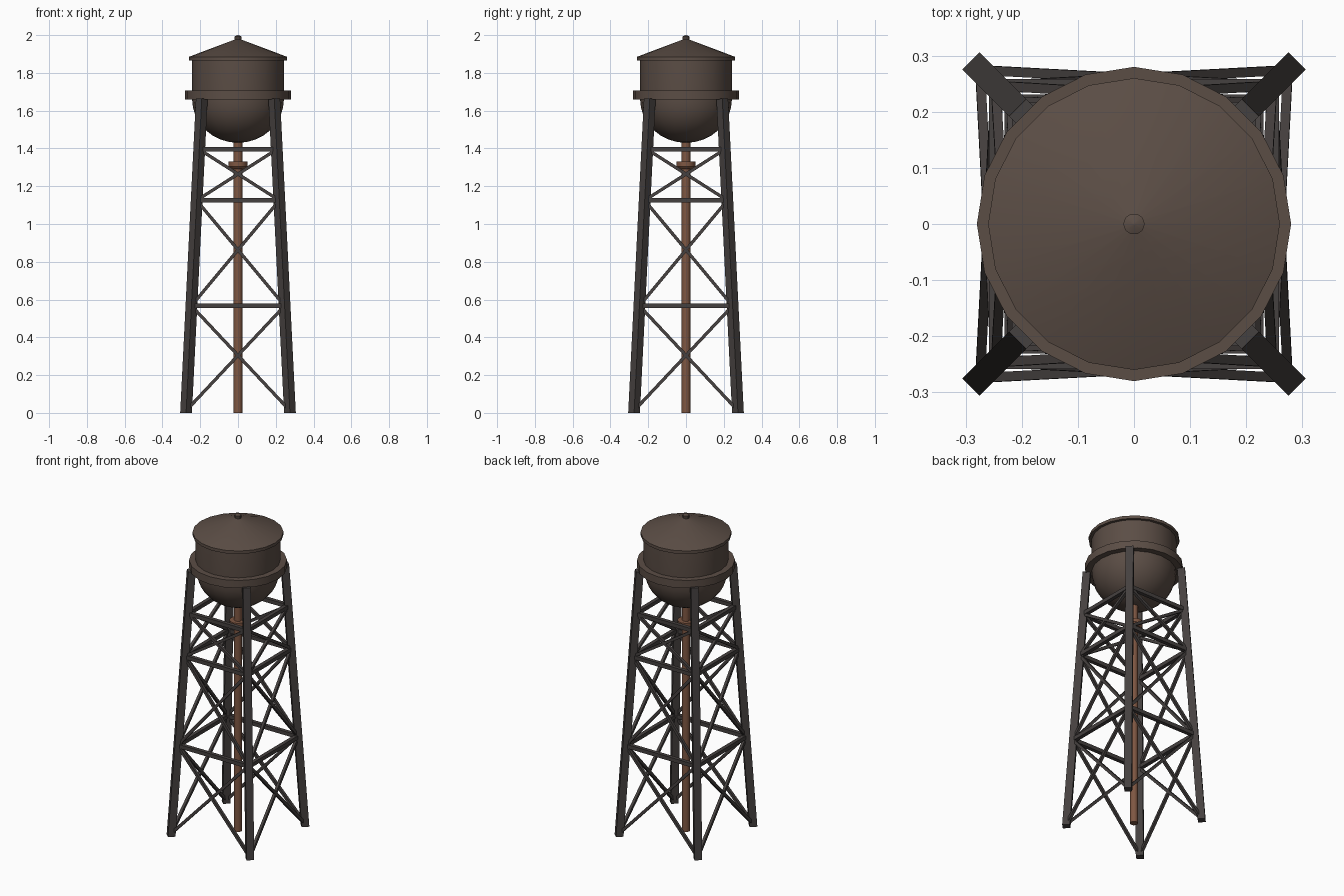
import bpy, math
from mathutils import Vector, Matrix

if "Cube" in bpy.data.objects:
    bpy.data.objects.remove(bpy.data.objects["Cube"])


def material(name, rgb):
    m = bpy.data.materials.new(name)
    m.diffuse_color = (*rgb, 1)
    m.use_nodes = True
    m.node_tree.nodes["Principled BSDF"].inputs["Base Color"].default_value = m.diffuse_color
    return m


TANK = material("brown_paint", (0.105, 0.075, 0.06))
STEEL = material("dark_steel", (0.06, 0.052, 0.05))
RUST = material("rusty_pipe", (0.21, 0.095, 0.055))


def add(name, verts, faces, mat, smooth=False):
    mesh = bpy.data.meshes.new(name)
    mesh.from_pydata(verts, [], faces)
    mesh.materials.append(mat)
    ob = bpy.data.objects.new(name, mesh)
    bpy.context.collection.objects.link(ob)
    if smooth:
        bpy.ops.object.select_all(action='DESELECT')
        ob.select_set(True)
        bpy.context.view_layer.objects.active = ob
        bpy.ops.object.shade_smooth_by_angle(angle=math.radians(32))
    return ob


def lathe(name, profile, mat, n=20):
    """Spin an (r, z) profile, listed bottom to top, and cap both ends."""
    verts = [(r * math.cos(2 * math.pi * i / n), r * math.sin(2 * math.pi * i / n), z)
             for r, z in profile for i in range(n)]
    faces = [(k * n + i, k * n + (i + 1) % n, (k + 1) * n + (i + 1) % n, (k + 1) * n + i)
             for k in range(len(profile) - 1) for i in range(n)]
    last = (len(profile) - 1) * n
    faces += [tuple(reversed(range(n))), tuple(range(last, last + n))]
    return add(name, verts, faces, mat, True)


def beam(name, a, b, side, u):
    """Square bar from a to b; u is a direction across the bar."""
    a, b = Vector(a), Vector(b)
    d = (b - a).normalized()
    u = Vector(u)
    u = (u - d * u.dot(d)).normalized()
    v = d.cross(u)
    h = side / 2
    verts = [p + u * h * s + v * h * t for p in (a, b)
             for s, t in ((-1, -1), (1, -1), (1, 1), (-1, 1))]
    faces = [(3, 2, 1, 0), (4, 5, 6, 7)] + [(i, (i + 1) % 4, 4 + (i + 1) % 4, 4 + i) for i in range(4)]
    return add(name, verts, faces, STEEL)


# tank: rounded bowl and straight wall
bowl = [(max(0.243 * math.sin(t), 0.003), 1.66 - 0.23 * math.cos(t))
        for t in (math.pi / 2 * i / 8 for i in range(9))]
lathe("tank", bowl + [(0.243, 1.87)], TANK)

# band round the tank, conical roof and finial
lathe("balcony_ring", [(0.28, 1.66), (0.28, 1.708)], TANK)
lathe("roof", [(0.26, 1.866), (0.26, 1.885), (0.01, 1.979)], TANK)
lathe("finial", [(0.019, 1.965), (0.019, 1.993), (0.002, 2.0)], TANK, 10)

# riser pipe with collar
lathe("riser_pipe", [(0.023, 0), (0.023, 1.46)], RUST, 12)
lathe("pipe_collar", [(0.036, 1.29), (0.05, 1.305), (0.05, 1.33)], RUST, 12)


def half_width(z):
    return 0.275 + (0.192 - 0.275) * z / 1.66


# legs and bracing, repeated on four sides
levels = [0.0, 0.567, 1.125, 1.395]
for k, side in enumerate(("front", "right", "back", "left")):
    rot = Matrix.Rotation(k * math.pi / 2, 3, 'Z')

    def corner(s, z):
        w = half_width(z)
        return rot @ Vector((s * w, -w, z))

    out = rot @ Vector((0, -1, 0))
    leg = beam(side + "_leg", corner(-1, 0), corner(-1, 1.665), 0.044, rot @ Vector((-1, -1, 0)))
    for v in leg.data.vertices:  # level the feet and tops
        v.co.z = 0 if v.co.z < 0.5 else 1.665
    for i, (lo, hi) in enumerate(zip(levels, levels[1:])):
        beam(f"{side}_girt_{i}", corner(-1, hi), corner(1, hi), 0.024, out)
        lo = max(lo, 0.012)
        for s, tag in ((-1, "a"), (1, "b")):
            beam(f"{side}_brace_{i}{tag}", corner(s, lo), corner(-s, hi), 0.017, out)
